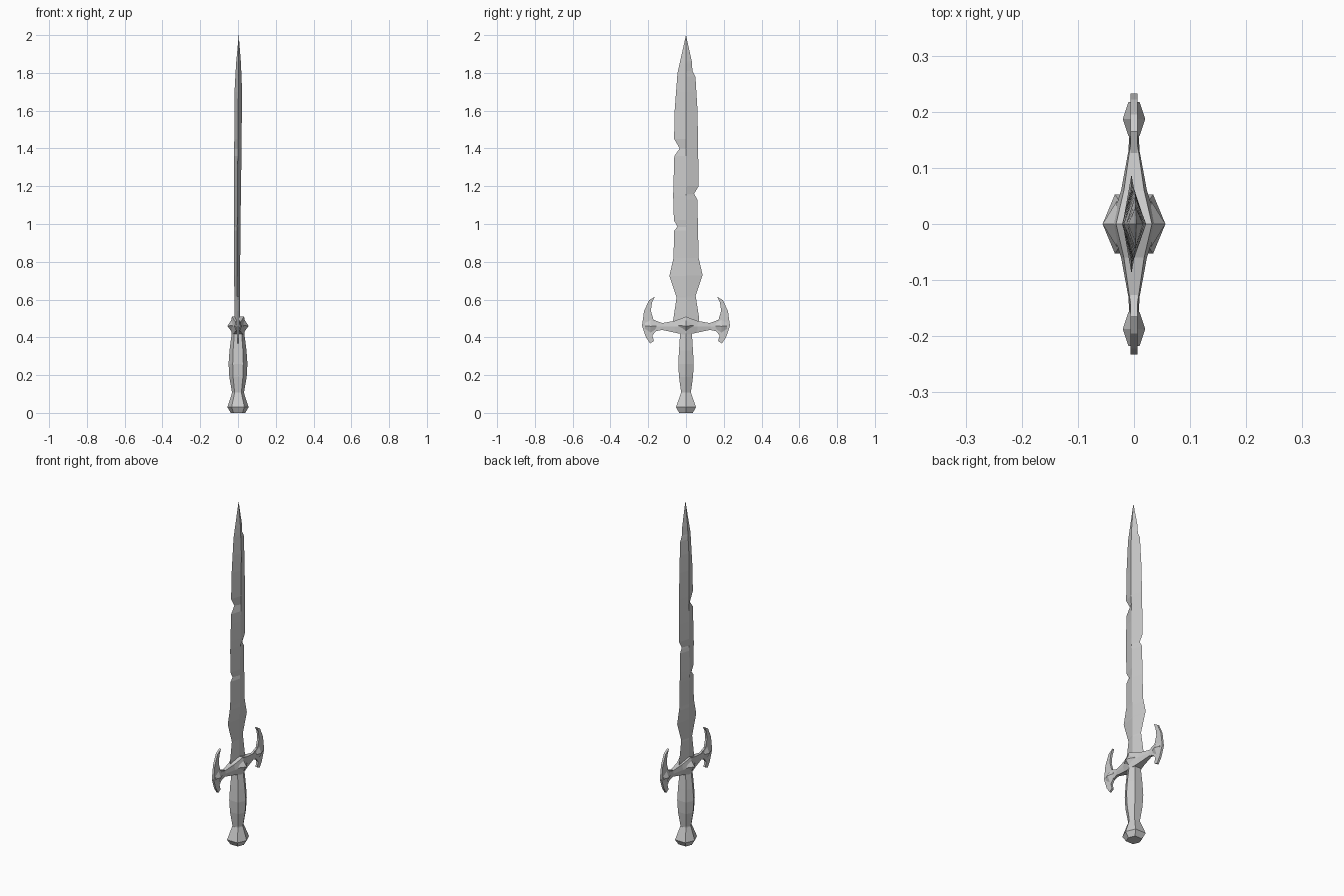
import bpy, bmesh

if "Cube" in bpy.data.objects:
    bpy.data.objects.remove(bpy.data.objects["Cube"])


def make(name, bm):
    bmesh.ops.recalc_face_normals(bm, faces=bm.faces)
    me = bpy.data.meshes.new(name)
    bm.to_mesh(me)
    bm.free()
    ob = bpy.data.objects.new(name, me)
    bpy.context.collection.objects.link(ob)
    return ob


def loft(name, rings):
    """Skin a list of equal-length point rings; one-point rings become tips."""
    bm = bmesh.new()
    vs = [[bm.verts.new(p) for p in r] for r in rings]
    n = len(vs[0])
    for a, b in zip(vs, vs[1:]):
        for i in range(n):
            j = (i + 1) % n
            bm.faces.new((a[i], a[j], b[0]) if len(b) == 1 else (a[i], a[j], b[j], b[i]))
    bm.faces.new(vs[0])
    if len(vs[-1]) > 1:
        bm.faces.new(vs[-1])
    return make(name, bm)


def interp(table, t):
    for (a, va), (b, vb) in zip(table, table[1:]):
        if a <= t <= b:
            return va + (vb - va) * (t - a) / (b - a)
    return table[-1][1]


def mirror_y(ob):
    m = ob.modifiers.new("mirror", 'MIRROR')
    m.use_axis = (False, True, False)
    m.use_clip = True


# Blade: diamond section between two chipped edges, (z, half width)
left = [(0.45, .068), (0.49, .068), (0.61, .05), (0.725, .088), (0.82, .066), (0.965, .063),
        (0.985, .045), (1.02, .064), (1.15, .068), (1.36, .062), (1.40, .033),
        (1.45, .063), (1.6, .06), (1.8, .045), (2.0, 0)]
right = [(0.45, .07), (0.5, .07), (0.62, .051), (0.73, .088), (0.82, .067), (1.13, .06),
         (1.16, .043), (1.2, .067), (1.6, .061), (1.78, .05), (1.81, .034),
         (1.86, .031), (2.0, 0)]
ridge = [(0.45, .014), (0.8, .016), (1.3, .019), (1.7, .02), (1.85, .013), (2.0, 0)]
lean = [(0.45, -.005), (1.0, -.004), (2.0, .004)]
rings = []
for z in sorted({p[0] for p in left + right + ridge}):
    c, t = interp(lean, z), interp(ridge, z)
    if z == 2.0:
        rings.append([(c, 0, z)])
    else:
        rings.append([(c, -interp(left, z), z), (c + t, 0, z),
                      (c, interp(right, z), z), (c - t, 0, z)])
loft("blade", rings)


# Grip and pommel: six-sided sections, (z, corner x, side x, side y)
def hex_ring(z, a, b, y):
    return [(a, 0, z), (b, y, z), (-b, y, z), (-a, 0, z), (-b, -y, z), (b, -y, z)]


loft("grip", [hex_ring(*s) for s in (
    (0.08, .034, .019, .027), (0.11, .032, .018, .026), (0.19, .046, .026, .037),
    (0.26, .05, .028, .041), (0.33, .045, .026, .037), (0.44, .031, .018, .03))])
loft("pommel", [hex_ring(*s) for s in (
    (0.0, .038, .023, .036), (0.03, .056, .034, .053), (0.105, .032, .018, .027))])


# Guard arms: sections along y, (y, z low, z high, outer half x, middle half x)
def arm_ring(y, lo, hi, e, m):
    c = (lo + hi) / 2
    return [(e, y, lo), (m, y, c), (e, y, hi), (-e, y, hi), (-m, y, c), (-e, y, lo)]


loft("guard_arms", [arm_ring(s * y, *r) for s, y, *r in (
    (-1, .165, .435, .48, .006, .008), (-1, .13, .44, .475, .008, .01),
    (-1, .06, .425, .487, .018, .023), (1, 0, .412, .51, .032, .042),
    (1, .06, .425, .487, .018, .023), (1, .13, .44, .475, .008, .01),
    (1, .165, .435, .48, .006, .008))])

# Crescent ends of the guard
outline = [(.125, .475), (.172, .493), (.186, .54), (.18, .585), (.165, .615), (.195, .597),
           (.222, .54), (.233, .46), (.212, .40), (.19, .368), (.17, .38),
           (.178, .41), (.16, .432), (.125, .44)]
crescent = loft("guard_crescents", [[(x, y, z) for y, z in outline] for x in (-.006, .006)])
mirror_y(crescent)

# Faceted bosses on the crescents
boss = loft("crescent_bosses", [arm_ring(*r) for r in (
    (.157, .445, .475, .006, .01), (.187, .425, .492, .006, .02), (.217, .445, .475, .006, .01))])
mirror_y(boss)

# Pointed gems on both faces of the guard centre
for side, s in (("front", 1), ("rear", -1)):
    loft("guard_gem_" + side, [
        [(s * .03, y, z) for y, z in ((-.042, .463), (0, .425), (.042, .463), (0, .5))],
        [(s * .056, 0, .46)]])
